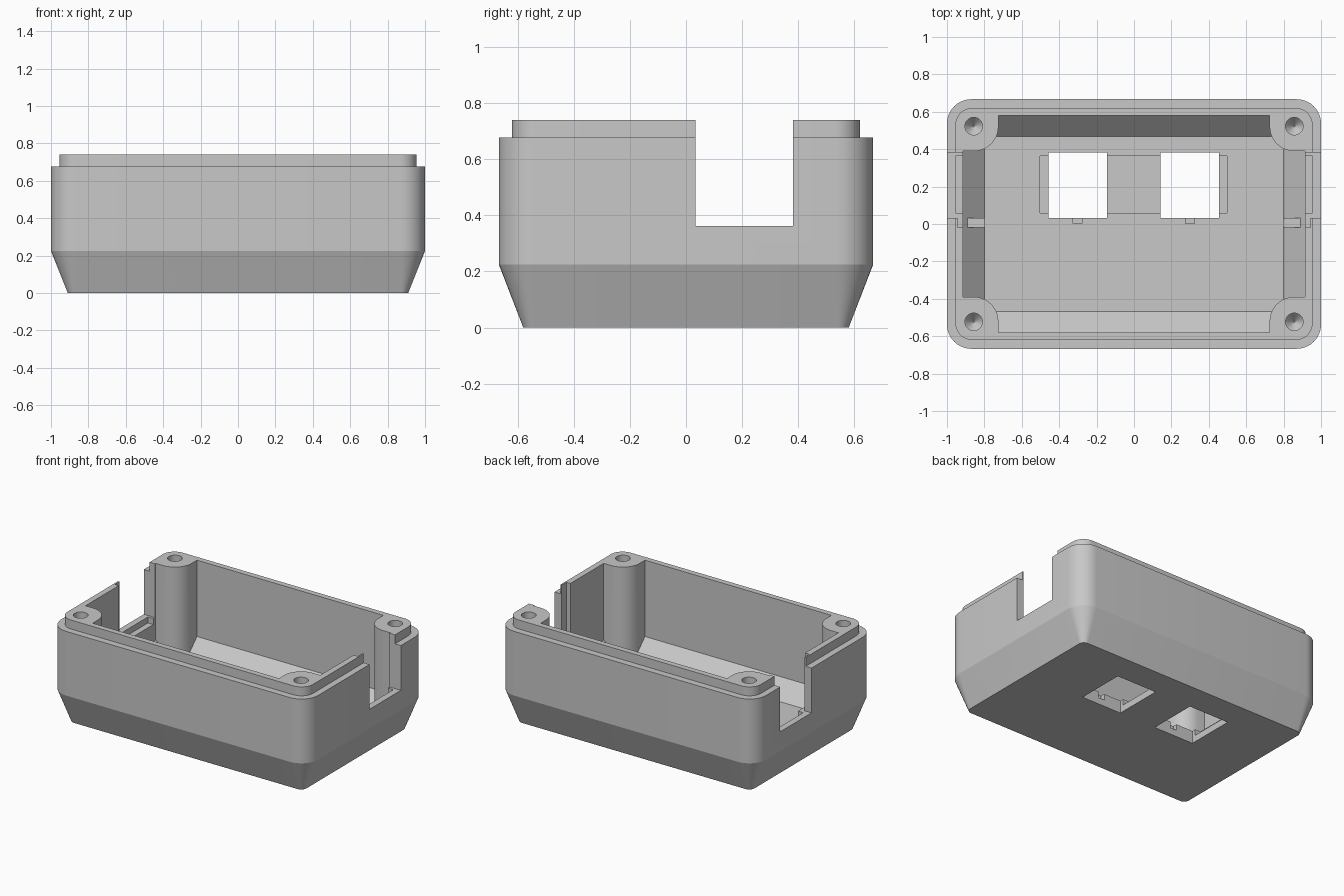
import bpy, bmesh, math

if "Cube" in bpy.data.objects:
    bpy.data.objects.remove(bpy.data.objects["Cube"])

grey = bpy.data.materials.new("plain grey")
grey.diffuse_color = (0.58, 0.58, 0.58, 1)
grey.use_nodes = True
grey.node_tree.nodes["Principled BSDF"].inputs["Base Color"].default_value = grey.diffuse_color


def ring(cx, cy, hx, hy, r, z, n=10):
    """Points of a rounded rectangle at height z."""
    pts = []
    for k, (sx, sy) in enumerate([(1, 1), (-1, 1), (-1, -1), (1, -1)]):
        for i in range(n + 1):
            a = math.pi / 2 * (k + i / n)
            pts.append((cx + sx * (hx - r) + r * math.cos(a),
                        cy + sy * (hy - r) + r * math.sin(a), z))
    return pts


def rect(hx, hy, z):
    return [(hx, hy, z), (-hx, hy, z), (-hx, -hy, z), (hx, -hy, z)]


def loft(name, rings):
    """Closed solid through a stack of rings."""
    bm = bmesh.new()
    loops = [[bm.verts.new(p) for p in pts] for pts in rings]
    for a, b in zip(loops, loops[1:]):
        m = len(a)
        for i in range(m):
            j = (i + 1) % m
            bm.faces.new((a[i], a[j], b[j], b[i]))
    bm.faces.new(loops[0][::-1])
    bm.faces.new(loops[-1])
    bmesh.ops.recalc_face_normals(bm, faces=bm.faces)
    me = bpy.data.meshes.new(name)
    bm.to_mesh(me)
    bm.free()
    me.materials.append(grey)
    ob = bpy.data.objects.new(name, me)
    bpy.context.collection.objects.link(ob)
    return ob


def box(name, x0, x1, y0, y1, z0, z1):
    x0, x1 = sorted((x0, x1))
    return loft(name, [[(x0, y0, z), (x1, y0, z), (x1, y1, z), (x0, y1, z)]
                       for z in (z0, z1)])


def cut(target, cutter):
    """Subtract the cutter and throw it away."""
    mod = target.modifiers.new("cut", 'BOOLEAN')
    mod.operation = 'DIFFERENCE'
    mod.solver = 'EXACT'
    mod.object = cutter
    bpy.context.view_layer.objects.active = target
    bpy.ops.object.modifier_apply(modifier=mod.name)
    bpy.data.objects.remove(cutter, do_unlink=True)


FLOOR = 0.09

# Outer shell with tapered foot and stepped lip
body = loft("enclosure_body", [
    ring(0, 0, 0.91, 0.58, 0.04, 0),
    ring(0, 0, 1.0, 0.667, 0.13, 0.225),
    ring(0, 0, 1.0, 0.667, 0.13, 0.677),
    ring(0, 0, 0.955, 0.62, 0.09, 0.677),
    ring(0, 0, 0.955, 0.62, 0.09, 0.74)])

# Cavity with sloped floor edges, leaving screw posts and small ribs standing
cavity = loft("cavity", [rect(0.80, 0.467, FLOOR),
                         rect(0.913, 0.58, FLOOR + 0.113),
                         rect(0.913, 0.58, 0.9)])
for sx in (-1, 1):
    for sy in (-1, 1):
        cut(cavity, loft("post", [ring(sx * 0.92, sy * 0.59, 0.195, 0.20, 0.13, z)
                                  for z in (0.02, 1.0)]))
    cut(cavity, box("rib", sx * 0.797, sx * 0.89, -0.02, 0.033, 0.05, FLOOR + 0.09))
cut(body, cavity)

for sx in (-1, 1):
    # Side opening, sill groove and the step in the wall beside it
    cut(body, box("opening", sx * 0.75, sx * 1.1, 0.033, 0.381, 0.362, 0.9))
    cut(body, box("groove", sx * 0.905, sx * 0.955, 0.06, 0.363, 0.32, 0.4))
    cut(body, box("step", sx * 0.905, sx * 0.945, -0.02, 0.05, 0.362, 0.9))
    # Screw holes in the post tops
    for sy in (-1, 1):
        cut(body, loft("screw_hole", [
            ring(sx * 0.857, sy * 0.523, r, r, r * 0.999, z, 6)
            for r, z in ((0.004, 0.42), (0.047, 0.47), (0.047, 0.8))]))

# Shallow floor recess, then two square ports with key notches
cut(body, box("recess", -0.502, 0.498, 0.06, 0.363, 0.047, 0.3))
for x0, x1 in ((-0.458, -0.145), (0.142, 0.455)):
    cut(body, box("port", x0, x1, 0.033, 0.382, -0.1, 0.4))
    m = (x0 + x1) / 2
    cut(body, box("notch", m - 0.024, m + 0.024, 0.002, 0.05, 0.047, 0.3))

# Smooth the rounded corners, keep hard edges crisp
body.select_set(True)
bpy.context.view_layer.objects.active = body
bpy.ops.object.shade_smooth_by_angle(angle=math.radians(19))
